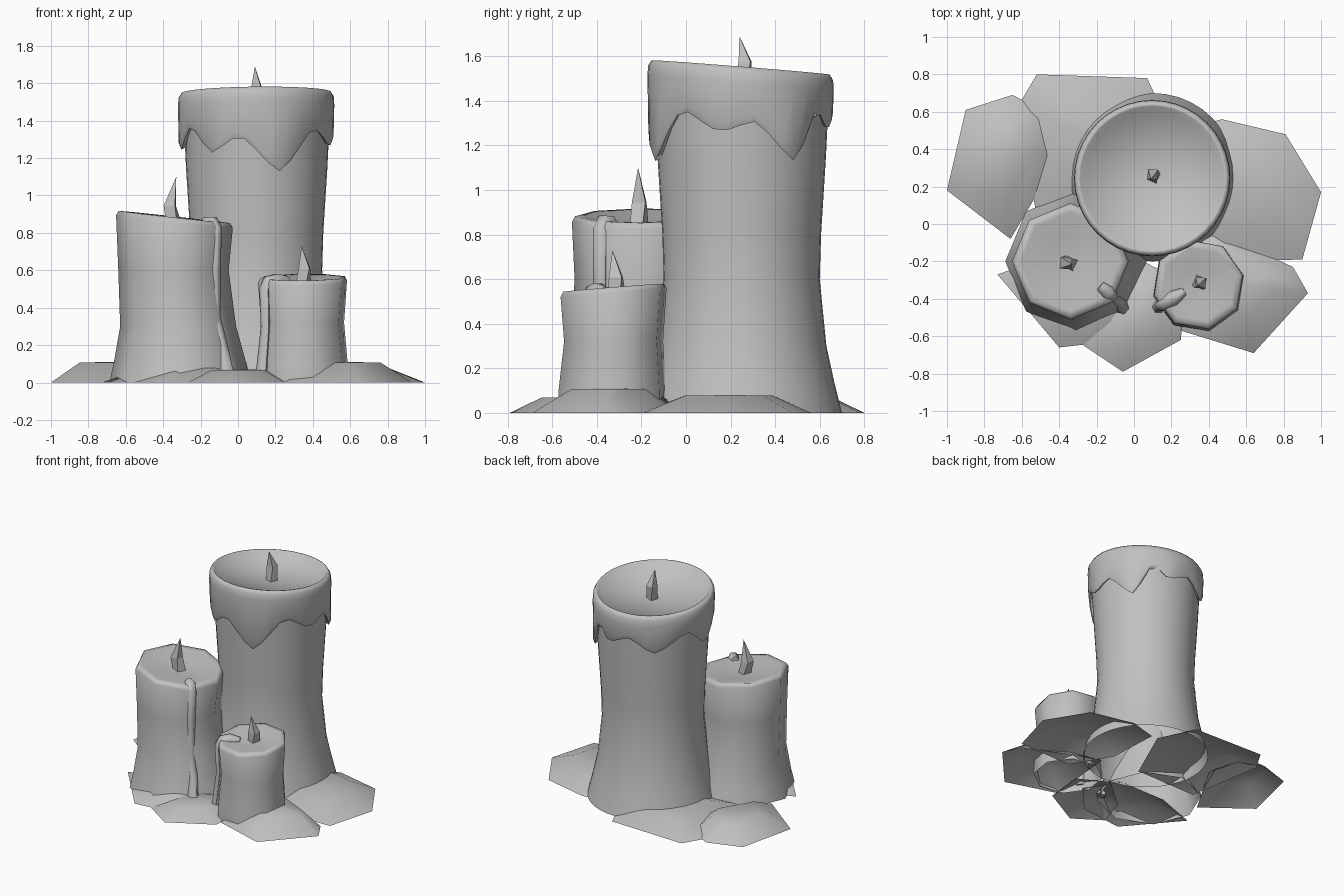
import bpy, bmesh
from math import cos, sin, radians, tau
from mathutils import Vector

if "Cube" in bpy.data.objects:
    bpy.data.objects.remove(bpy.data.objects["Cube"], do_unlink=True)

wax = bpy.data.materials.new("grey_wax")
wax.use_nodes = True
GREY = (0.53, 0.53, 0.53, 1)
wax.diffuse_color = GREY
wax.node_tree.nodes["Principled BSDF"].inputs["Base Color"].default_value = GREY


def finish(obj, angle):
    """Give the part its colour and shading."""
    obj.data.materials.append(wax)
    bpy.ops.object.select_all(action="DESELECT")
    obj.select_set(True)
    bpy.context.view_layer.objects.active = obj
    if obj.type == "CURVE":
        bpy.ops.object.convert(target="MESH")
    if angle:
        bpy.ops.object.shade_smooth_by_angle(angle=radians(angle))


def loft(name, rings, tip, angle=75):
    """Bridge rings of points, closing the last one onto a tip point."""
    bm = bmesh.new()
    loops = [[bm.verts.new(p) for p in ring] for ring in rings]
    n = len(loops[0])
    for low, high in zip(loops, loops[1:]):
        for i in range(n):
            j = (i + 1) % n
            bm.faces.new((low[i], low[j], high[j], high[i]))
    end = bm.verts.new(tip)
    for i in range(n):
        bm.faces.new((loops[-1][i], loops[-1][(i + 1) % n], end))
    mesh = bpy.data.meshes.new(name)
    bm.to_mesh(mesh)
    bm.free()
    obj = bpy.data.objects.new(name, mesh)
    bpy.context.collection.objects.link(obj)
    finish(obj, angle)


def circle(cx, cy, r, z, n, phase=0, tilt=(0, 0)):
    """Ring of points; z may be a function of the angle in degrees."""
    ring = []
    for i in range(n):
        a = tau * i / n + radians(phase)
        x, y = r * cos(a), r * sin(a)
        height = z(360 * i / n) if callable(z) else z
        ring.append((cx + x, cy + y, height + tilt[0] * x + tilt[1] * y))
    return ring


def drip(name, points, size):
    """Run of wax as a tapered tube along a path of x, y, z, radius."""
    curve = bpy.data.curves.new(name, "CURVE")
    curve.dimensions = "3D"
    curve.bevel_depth = size
    curve.bevel_resolution = 1
    curve.use_fill_caps = True
    spline = curve.splines.new("POLY")
    spline.points.add(len(points) - 1)
    for p, (x, y, z, r) in zip(spline.points, points):
        p.co = (x, y, z, 1)
        p.radius = r
    obj = bpy.data.objects.new(name, curve)
    bpy.context.collection.objects.link(obj)
    finish(obj, 60)


def wick(name, base, bend, tip, r):
    """Bent four-sided wick tapering to a point."""
    loft(name, [circle(base[0], base[1], r, base[2], 4, 20),
                circle(bend[0], bend[1], r * 0.95, bend[2], 4, 40)], tip, angle=0)


# Tall candle body, running up inside the wax cap
BX, BY, SIDES = 0.1, 0.25, 40
body = [(0.45, 0), (0.415, 0.14), (0.38, 0.3), (0.35, 0.6), (0.356, 0.8),
        (0.378, 1.15), (0.39, 1.4)]
loft("tall_candle", [circle(BX, BY, r, z, SIDES) for r, z in body], (BX, BY, 1.4))

# Overflowing wax cap with a ragged lower edge and a sunken top
edge = [(0, 1.29), (8, 1.31), (37, 1.13), (58, 1.36), (75, 1.27), (100, 1.34),
        (125, 1.24), (160, 1.37), (185, 1.23), (210, 1.37), (234, 1.23),
        (257, 1.32), (288, 1.13), (320, 1.36), (347, 1.26), (360, 1.29)]


def ragged(a):
    """Height of the lower edge, eased so the lobes look rounded."""
    for (a0, z0), (a1, z1) in zip(edge, edge[1:]):
        if a <= a1:
            t = (a - a0) / (a1 - a0)
            return z0 + (z1 - z0) * (t + t * t * (3 - 2 * t)) / 2


slope = (0.01, -0.08)
CX, CY = BX - 0.003, BY - 0.005
loft("tall_candle_wax_cap", [
    circle(CX, CY, 0.37, lambda a: ragged(a) + 0.02, SIDES),
    circle(CX, CY, 0.402, ragged, SIDES),
    circle(CX, CY, 0.414, lambda a: ragged(a) + 0.03, SIDES),
    circle(CX, CY, 0.418, 1.48, SIDES, 0, slope),
    circle(CX, CY, 0.415, 1.525, SIDES, 0, slope),
    circle(CX, CY, 0.4, 1.55, SIDES, 0, slope),
    circle(CX, CY, 0.385, 1.548, SIDES, 0, slope),
    circle(CX, CY, 0.355, 1.5, SIDES, 0, slope)], (CX, CY, 1.47))

# Medium candle with a sunken top
lean = (-0.11, 0.01)
loft("medium_candle", [
    circle(-0.31, -0.2, 0.378, 0, 8),
    circle(-0.31, -0.2, 0.355, 0.1, 8),
    circle(-0.32, -0.205, 0.31, 0.3, 8),
    circle(-0.345, -0.205, 0.295, 0.6, 8),
    circle(-0.34, -0.2, 0.312, 0.86, 8, 0, lean),
    circle(-0.34, -0.2, 0.298, 0.885, 8, 0, lean),
    circle(-0.34, -0.2, 0.265, 0.883, 8, 0, lean),
    circle(-0.35, -0.2, 0.14, 0.862, 8, 0, lean)], (-0.35, -0.2, 0.855))

# Small candle with a sunken top
lean = (0.01, 0.08)
loft("small_candle", [
    circle(0.345, -0.33, 0.25, 0, 8, 13),
    circle(0.345, -0.33, 0.248, 0.1, 8, 13),
    circle(0.345, -0.325, 0.228, 0.32, 8, 13),
    circle(0.345, -0.325, 0.244, 0.54, 8, 13, lean),
    circle(0.345, -0.325, 0.232, 0.562, 8, 13, lean),
    circle(0.345, -0.325, 0.2, 0.56, 8, 13, lean),
    circle(0.345, -0.325, 0.1, 0.545, 8, 13, lean)], (0.345, -0.325, 0.54))

# Wicks
wick("tall_wick", (0.105, 0.25, 1.45), (0.1, 0.265, 1.575), (0.09, 0.24, 1.69), 0.04)
wick("medium_wick", (-0.34, -0.21, 0.84), (-0.365, -0.21, 0.945), (-0.33, -0.215, 1.1), 0.045)
wick("small_wick", (0.35, -0.31, 0.53), (0.355, -0.315, 0.61), (0.34, -0.33, 0.73), 0.043)

# Wax runs down the sides
drip("medium_candle_drip", [
    (-0.18, -0.33, 0.86, 0.7), (-0.14, -0.365, 0.855, 1.1), (-0.12, -0.385, 0.82, 1),
    (-0.125, -0.385, 0.6, 0.9), (-0.125, -0.39, 0.35, 0.9), (-0.09, -0.41, 0.2, 1),
    (-0.06, -0.45, 0.04, 1.1)], 0.036)
drip("small_candle_drip", [
    (0.27, -0.36, 0.545, 0.6), (0.21, -0.395, 0.545, 1.2), (0.165, -0.425, 0.54, 1),
    (0.145, -0.435, 0.5, 0.9), (0.15, -0.43, 0.3, 0.8), (0.13, -0.445, 0.05, 1)], 0.035)

# Hardened puddles: low overlapping domes with irregular outlines
puddles = {
    "left": (0.11, [(-1, 0.18), (-0.66, -0.08), (-0.4, 0.36), (-0.47, 0.6),
                    (-0.65, 0.69), (-0.9, 0.61)]),
    "back": (0.08, [(-0.52, 0.8), (-0.62, 0.63), (-0.52, 0.04), (0, 0.05),
                    (0.2, 0.5), (0.07, 0.78)]),
    "right": (0.08, [(1, 0.17), (0.81, 0.48), (0.47, 0.56), (0.25, 0.5),
                     (0.27, 0.1), (0.45, -0.2), (0.9, -0.19)]),
    "front_right": (0.11, [(0.64, -0.69), (0.93, -0.37), (0.85, -0.23), (0.51, -0.07),
                           (0.3, 0), (0.25, -0.57)]),
    "front": (0.07, [(-0.06, -0.79), (0.25, -0.62), (0.28, -0.32), (0.05, -0.2),
                     (-0.2, -0.42), (-0.27, -0.65)]),
    "front_left": (0.08, [(-0.4, -0.66), (-0.05, -0.62), (0.15, -0.4), (0, -0.15),
                          (-0.4, -0.15), (-0.73, -0.27)]),
}
for side, (height, outline) in puddles.items():
    pts = [Vector((x, y, 0)) for x, y in outline]
    mid = sum(pts, Vector()) / len(pts)
    rise = Vector((0, 0, height))
    if (pts[0] - mid).cross(pts[1] - mid).z < 0:
        pts.reverse()
    loft(side + "_puddle", [pts, [mid.lerp(p, 0.52) + rise * 0.97 for p in pts]], mid + rise)
